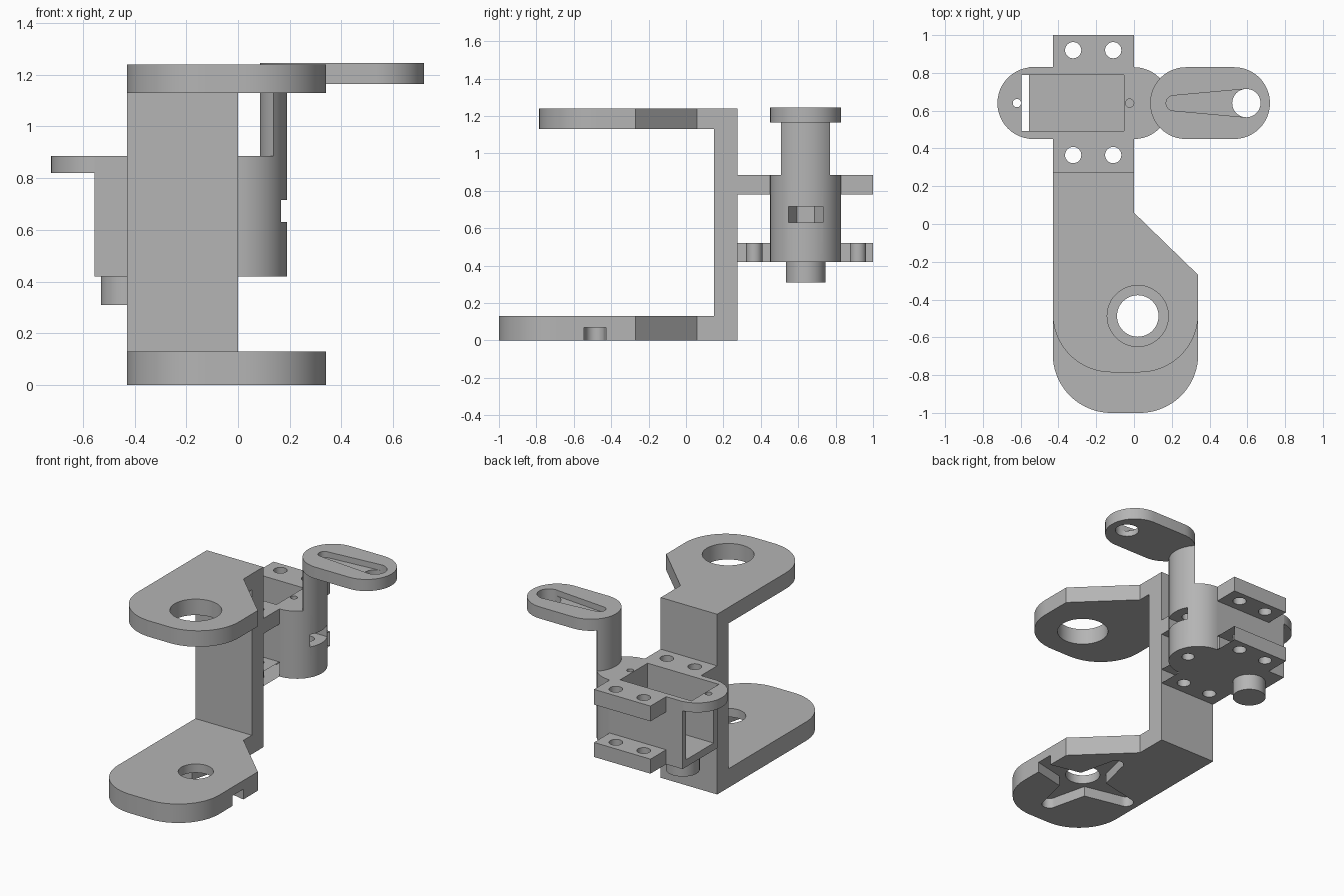
import bpy, bmesh
from math import pi, cos, sin, radians

cube = bpy.data.objects.get("Cube")
if cube:
    bpy.data.objects.remove(cube, do_unlink=True)

grey = bpy.data.materials.new("plain grey")
grey.use_nodes = True
COLOUR = (0.46, 0.46, 0.46, 1)
grey.diffuse_color = COLOUR
grey.node_tree.nodes["Principled BSDF"].inputs["Base Color"].default_value = COLOUR


def arc(cx, cy, r, start=0, end=360, n=24):
    """Points along an arc, angles in degrees."""
    return [(cx + r * cos(radians(start + (end - start) * i / n)),
             cy + r * sin(radians(start + (end - start) * i / n))) for i in range(n + 1)]


def circle(cx, cy, r, n=48):
    return arc(cx, cy, r, 0, 360, n)[:-1]


def rect(x0, x1, y0, y1):
    return [(x0, y0), (x1, y0), (x1, y1), (x0, y1)]


def capsule(x0, r0, x1, r1, y):
    return arc(x0, y, r0, 90, 270) + arc(x1, y, r1, -90, 90)


def prism(name, outline, z0, z1):
    """Extrude a flat outline from z0 up to z1."""
    bm = bmesh.new()
    face = bm.faces.new([bm.verts.new((x, y, z0)) for x, y in outline])
    top = bmesh.ops.extrude_face_region(bm, geom=[face])["geom"]
    bmesh.ops.translate(bm, vec=(0, 0, z1 - z0),
                        verts=[v for v in top if isinstance(v, bmesh.types.BMVert)])
    bmesh.ops.recalc_face_normals(bm, faces=bm.faces)
    mesh = bpy.data.meshes.new(name)
    bm.to_mesh(mesh)
    bm.free()
    mesh.materials.append(grey)
    obj = bpy.data.objects.new(name, mesh)
    bpy.context.collection.objects.link(obj)
    return obj


def combine(base, tools, operation):
    """Apply boolean tools one by one and remove them."""
    for tool in tools:
        mod = base.modifiers.new("combine", 'BOOLEAN')
        mod.operation, mod.solver, mod.object = operation, 'EXACT', tool
        graph = bpy.context.evaluated_depsgraph_get()
        graph.update()
        mesh = bpy.data.meshes.new_from_object(base.evaluated_get(graph))
        base.modifiers.clear()
        base.data = mesh
        bpy.data.objects.remove(tool, do_unlink=True)


# C-shaped bracket: upright spine with a rounded arm at each end
L, R, BACK, CORNER = -0.43, 0.34, 0.275, 0.31


def arm(name, front, z0, z1):
    outline = [(L, BACK)]
    outline += arc(L + CORNER, front + CORNER, CORNER, 180, 270)
    outline += arc(R - CORNER, front + CORNER, CORNER, 270, 360)
    outline += [(R, -0.27), (0, 0.06), (0, BACK)]
    return prism(name, outline, z0, z1)


HX, HY = 0.02, -0.487
bracket = prism("bracket", rect(L, 0, 0.15, BACK), 0.05, 1.2)
combine(bracket, [arm("lower_arm", -1, 0, 0.13), arm("upper_arm", -0.785, 1.13, 1.24)], 'UNION')


# Tapered four-armed recess under the lower arm
def spoke(turn, length):
    pts = [(0, 0.13)] + arc(length - 0.05, 0, 0.05, 90, -90, 12) + [(0, -0.13), (-0.13, 0)]
    c, s = cos(turn), sin(turn)
    return prism("spoke", [(HX + x * c - y * s, HY + x * s + y * c) for x, y in pts], -0.1, 0.07)


cuts = [spoke(i * pi / 2, 0.38 if i % 2 else 0.41) for i in range(4)]
cuts += [prism("lower_hole", circle(HX, HY, 0.11), -0.1, 0.3),
         prism("upper_hole", circle(HX, HY, 0.162), 1, 1.4)]
combine(bracket, cuts, 'DIFFERENCE')

# Motor holder: box, round end, ear, flanges and bottom boss
CY, RAD = 0.64, 0.19
Z0, Z1 = 0.42, 0.885
holder = prism("motor_holder", [(-0.555, CY + RAD), (-0.555, CY - RAD)] + arc(0, CY, RAD, -90, 90), Z0, Z1)
combine(holder, [
    prism("ear", capsule(-0.533, RAD, -0.1, RAD, CY), 0.82, Z1),
    prism("upper_flange", rect(L, 0, BACK - 0.02, 1), 0.78, Z1),
    prism("lower_flange", rect(L, 0, BACK - 0.02, 1), Z0, 0.52),
    prism("boss", circle(-0.425, CY, 0.105), 0.31, 0.45),
], 'UNION')

# Motor pocket, screw holes and the side slot for a nut
NX, NR = 0.085, 0.0925
nut_slot = [(0.4, CY - NR), (0.4, CY + NR), (NX, CY + NR),
            (NX - NR * 0.866, CY + NR / 2), (NX - NR * 0.866, CY - NR / 2), (NX, CY - NR)]
cuts = [prism("pocket", rect(-0.595, -0.052, 0.492, 0.79), 0.47, 1),
        prism("nut_slot", nut_slot, 0.63, 0.715),
        prism("nut_hole", circle(NX, CY, 0.04), 0.3, 0.76),
        prism("ear_hole", circle(-0.62, CY, 0.022, 24), 0.7, 1),
        prism("inner_hole", circle(-0.023, CY, 0.022, 24), 0.75, 1)]
for x in (-0.322, -0.11):
    for y in (0.365, 0.92):
        cuts.append(prism("flange_hole", circle(x, y, 0.043, 32), 0.3, 1))
combine(holder, cuts, 'DIFFERENCE')

# Lens-shaped post rising from the round end
HORN_X = 0.275
post = prism("post", circle(0, CY, RAD), Z1 - 0.005, 1.17)
combine(post, [prism("post_trim", circle(HORN_X, CY, RAD), 0.5, 1.4)], 'INTERSECT')

# Rounded lever on top of the post, with a tapered recess and a hole
lever = prism("lever", capsule(HORN_X, RAD, 0.53, RAD, CY), 1.165, 1.245)
combine(lever, [
    prism("recess", capsule(0.21, 0.04, 0.595, 0.075, CY), 1.205, 1.4),
    prism("lever_hole", circle(0.595, CY, 0.075), 1, 1.4),
], 'DIFFERENCE')

# Smooth the curved walls, keep edges crisp
bpy.ops.object.select_all(action='DESELECT')
for obj in (bracket, holder, post, lever):
    obj.select_set(True)
bpy.context.view_layer.objects.active = bracket
bpy.ops.object.shade_smooth_by_angle(angle=radians(30))
